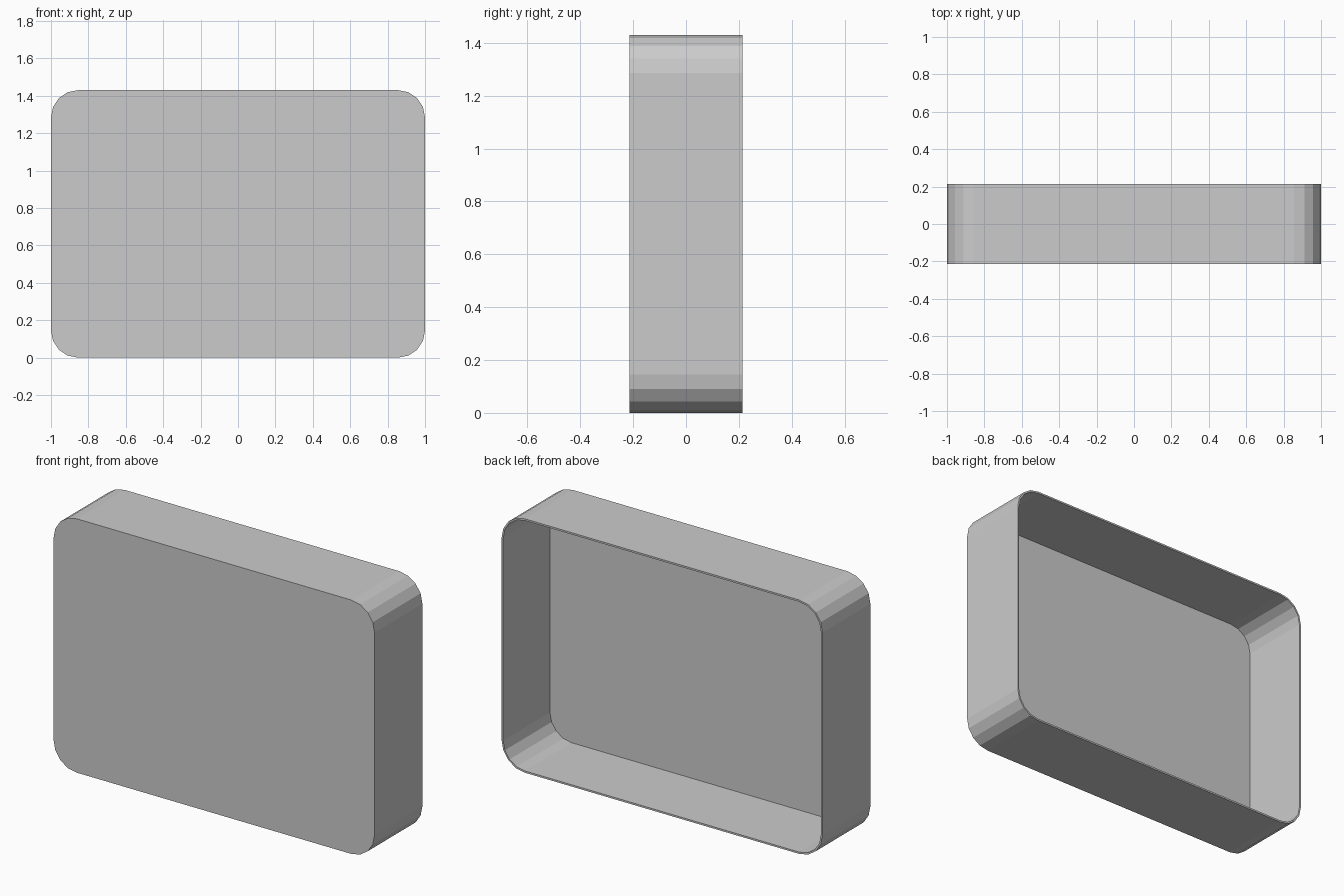
import bpy, bmesh
from math import cos, sin, pi

if "Cube" in bpy.data.objects:
    bpy.data.objects.remove(bpy.data.objects["Cube"])

W, H, D = 1.0, 1.43, 0.213   # half width, height, half depth
R, T, SEG = 0.145, 0.01, 4   # corner radius, wall thickness, corner segments


def ring(bm, y, inset):
    """Rounded rectangle loop in the XZ plane."""
    r = R - inset
    verts = []
    for i, (sx, top) in enumerate([(1, 1), (-1, 1), (-1, 0), (1, 0)]):
        cx, cz = sx * (W - R), (H - R if top else R)
        for k in range(SEG + 1):
            a = (i + k / SEG) * pi / 2
            verts.append(bm.verts.new((cx + r * cos(a), y, cz + r * sin(a))))
    return verts


def bridge(bm, a, b):
    n = len(a)
    for i in range(n):
        j = (i + 1) % n
        bm.faces.new((a[i], a[j], b[j], b[i]))


# Open-backed rounded tray: front panel, outer wall, rim, inner wall, inner panel
bm = bmesh.new()
loops = [ring(bm, -D, 0), ring(bm, D, 0), ring(bm, D, T), ring(bm, -D + T, T)]
for a, b in zip(loops, loops[1:]):
    bridge(bm, a, b)
bm.faces.new(loops[0])
bm.faces.new(loops[-1])
bmesh.ops.recalc_face_normals(bm, faces=bm.faces)
mesh = bpy.data.meshes.new("open_back_case")
bm.to_mesh(mesh)
bm.free()
bpy.context.collection.objects.link(bpy.data.objects.new("open_back_case", mesh))
